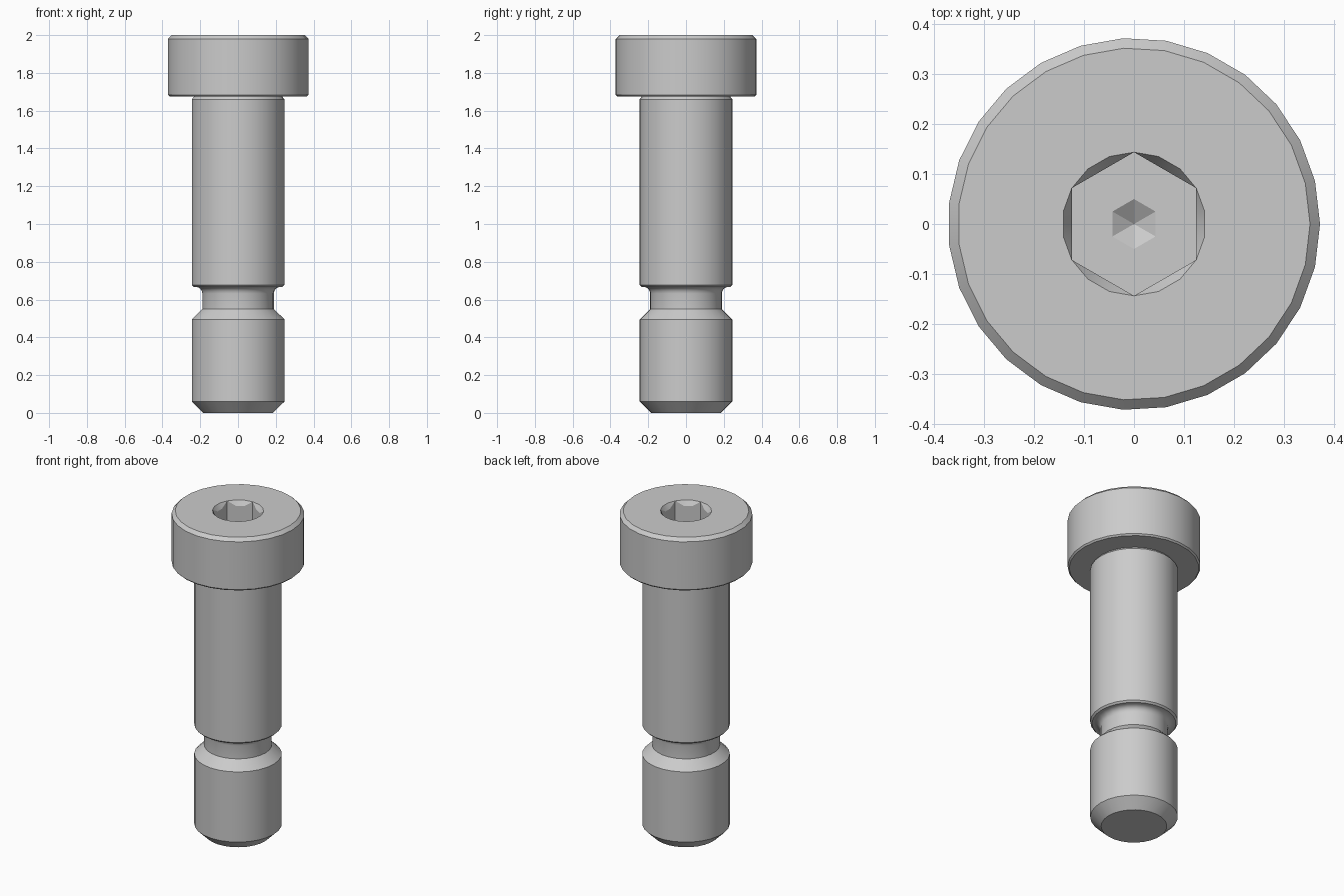
import bpy, bmesh
from math import sin, cos, pi, radians, sqrt

if "Cube" in bpy.data.objects:
    bpy.data.objects.remove(bpy.data.objects["Cube"], do_unlink=True)

SEGMENTS = 27        # sides of every turned surface
HEX_R = 0.144        # socket corner radius
HEX_FLAT = HEX_R * sqrt(3) / 2
SOCKET_FLOOR = 1.83
TOP = 2.0

steel = bpy.data.materials.new("steel_grey")
steel.use_nodes = True
grey = (0.6, 0.6, 0.6, 1)
steel.diffuse_color = grey
steel.node_tree.nodes["Principled BSDF"].inputs["Base Color"].default_value = grey

bm = bmesh.new()


def polar(r, angle, z):
    return bm.verts.new((r * cos(angle), r * sin(angle), z))


def ring(r, z, count, start=0.0):
    return [polar(r, start + 2 * pi * i / count, z) for i in range(count)]


def bridge(a, b):
    n = len(a)
    for i in range(n):
        bm.faces.new((a[i], a[(i + 1) % n], b[(i + 1) % n], b[i]))


# Turned profile (radius, height): threaded end, relief groove, shoulder, head
thread = [(0.185, 0), (0.246, 0.06), (0.246, 0.495), (0.19, 0.55)]
fillet = [(0.225 - 0.035 * cos(t * pi / 8), 0.632 + 0.035 * sin(t * pi / 8))
          for t in range(5)]
shoulder = [(0.236, 0.667), (0.246, 0.677), (0.246, 1.66), (0.234, 1.675)]
head = [(0.364, 1.675), (0.373, 1.684), (0.373, 1.98), (0.353, TOP)]
rings = [ring(r, z, SEGMENTS) for r, z in thread + fillet + shoulder + head]
for lower, upper in zip(rings, rings[1:]):
    bridge(lower, upper)
bm.faces.new(rings[0][::-1])

# Socket mouth: a conical countersink meeting the six flats
mouth = ring(HEX_R, TOP, 18, radians(30))
lip = []
for i, v in enumerate(mouth):
    if i % 3 == 0:
        lip.append(v)
    else:
        off = radians(20 * (i % 3) - 30)
        r = HEX_FLAT / cos(off)
        lip.append(polar(r, radians(30 + 20 * i), TOP - 1.7 * (HEX_R - r)))

# Socket walls, floor and drilled point
floor = ring(HEX_R, SOCKET_FLOOR, 6, radians(30))
drill = ring(0.05, SOCKET_FLOOR, 6, radians(30))
tip = bm.verts.new((0, 0, SOCKET_FLOOR - 0.03))
for s in range(6):
    t = (s + 1) % 6
    span = [(3 * s + k) % 18 for k in range(4)]
    low = [lip[k] for k in span]
    high = [mouth[k] for k in span]
    bm.faces.new((high[0], high[1], low[1]))
    bm.faces.new((high[1], high[2], low[2], low[1]))
    bm.faces.new((high[2], high[3], low[2]))
    bm.faces.new(low + [floor[t], floor[s]])
    bm.faces.new((drill[s], drill[t], tip))
bridge(floor, drill)

# Flat top of the head around the socket
rim = [bm.edges.get((loop[i - 1], loop[i]))
       for loop in (rings[-1], mouth) for i in range(len(loop))]
bmesh.ops.triangle_fill(bm, use_beauty=True, use_dissolve=False, edges=rim)
bmesh.ops.recalc_face_normals(bm, faces=bm.faces[:])

mesh = bpy.data.meshes.new("shoulder_screw")
bm.to_mesh(mesh)
bm.free()
mesh.materials.append(steel)
screw = bpy.data.objects.new("shoulder_screw", mesh)
bpy.context.collection.objects.link(screw)

bpy.ops.object.select_all(action="DESELECT")
screw.select_set(True)
bpy.context.view_layer.objects.active = screw
bpy.ops.object.shade_smooth_by_angle(angle=radians(25))
